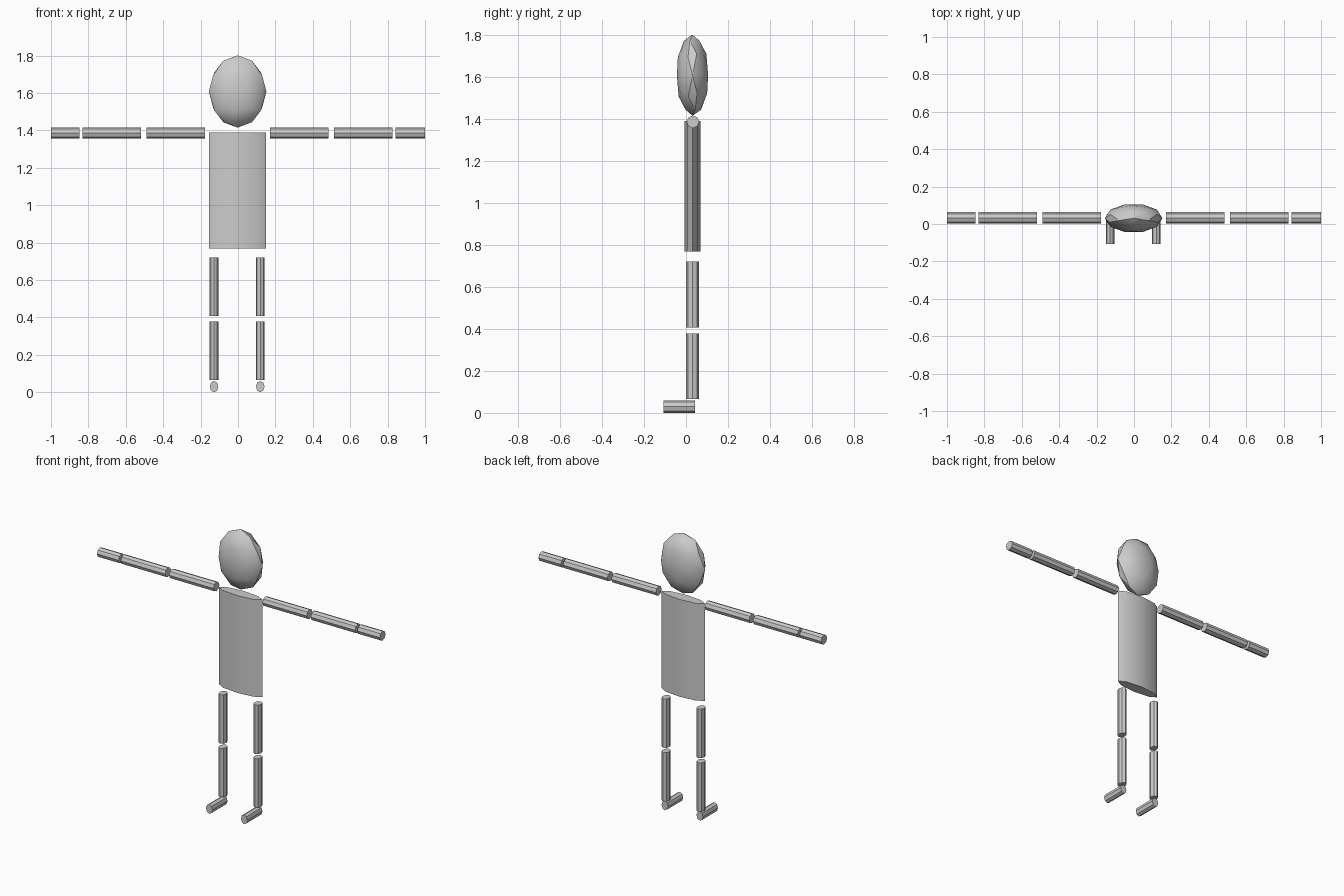
import bpy
import math

if "Cube" in bpy.data.objects:
    bpy.data.objects.remove(bpy.data.objects["Cube"])

grey = bpy.data.materials.new("light_grey")
grey.diffuse_color = (0.6, 0.6, 0.6, 1)
grey.use_nodes = True
grey.node_tree.nodes["Principled BSDF"].inputs["Base Color"].default_value = grey.diffuse_color

Y = 0.031  # depth of the body's centre line


def finish(obj, name):
    """Name, colour and shade a part, keeping sharp edges."""
    obj.name = name
    obj.data.materials.append(grey)
    bpy.ops.object.transform_apply(location=False, rotation=True, scale=True)
    bpy.ops.object.shade_smooth_by_angle(angle=math.radians(30))


def tube(name, axis, start, end, centre, radii):
    """Eight-sided elliptical cylinder along an axis; centre and radii list the other two axes in order."""
    i = "xyz".index(axis)
    loc, size = list(centre), list(radii)
    loc.insert(i, (start + end) / 2)
    size.insert(i, (end - start) / 2)
    bpy.ops.mesh.primitive_cylinder_add(vertices=8, radius=1, depth=2)
    obj = bpy.context.object
    rot = {"x": (0, math.pi / 2, 0), "y": (math.pi / 2, 0, 0), "z": (0, 0, 0)}[axis]
    obj.rotation_euler = rot
    bpy.ops.object.transform_apply(location=False, rotation=True, scale=False)
    obj.scale = size
    obj.location = loc
    finish(obj, name)


# Head: flattened faceted ball
bpy.ops.mesh.primitive_ico_sphere_add(subdivisions=2, radius=1)
head = bpy.context.object
head.rotation_euler = (0, 0, -math.pi / 2)
bpy.ops.object.transform_apply(location=False, rotation=True, scale=False)
head.scale = (0.154, 0.078, 0.193)
head.location = (-0.002, Y, 1.608)
finish(head, "head")

# Torso
tube("torso", "z", 0.768, 1.39, (-0.002, Y), (0.153, 0.037))

# Arms
for side, s, shift in (("left", 1, -0.003), ("right", -1, -0.003)):
    for part, a, b in (("upper_arm", 0.173, 0.487),
                       ("forearm", 0.515, 0.829),
                       ("hand", 0.845, 1.0)):
        x0, x1 = sorted((s * a + shift, s * b + (0 if b == 1.0 else shift)))
        tube(f"{side}_{part}", "x", x0, x1, (Y + 0.002, 1.386), (0.03, 0.03))

# Legs and feet
for side, x in (("left", 0.119), ("right", -0.128)):
    tube(f"{side}_thigh", "z", 0.407, 0.72, (x, Y), (0.024, 0.03))
    tube(f"{side}_shin", "z", 0.065, 0.377, (x, Y), (0.024, 0.03))
    tube(f"{side}_foot", "y", -0.108, 0.044, (x, 0.03), (0.023, 0.03))
